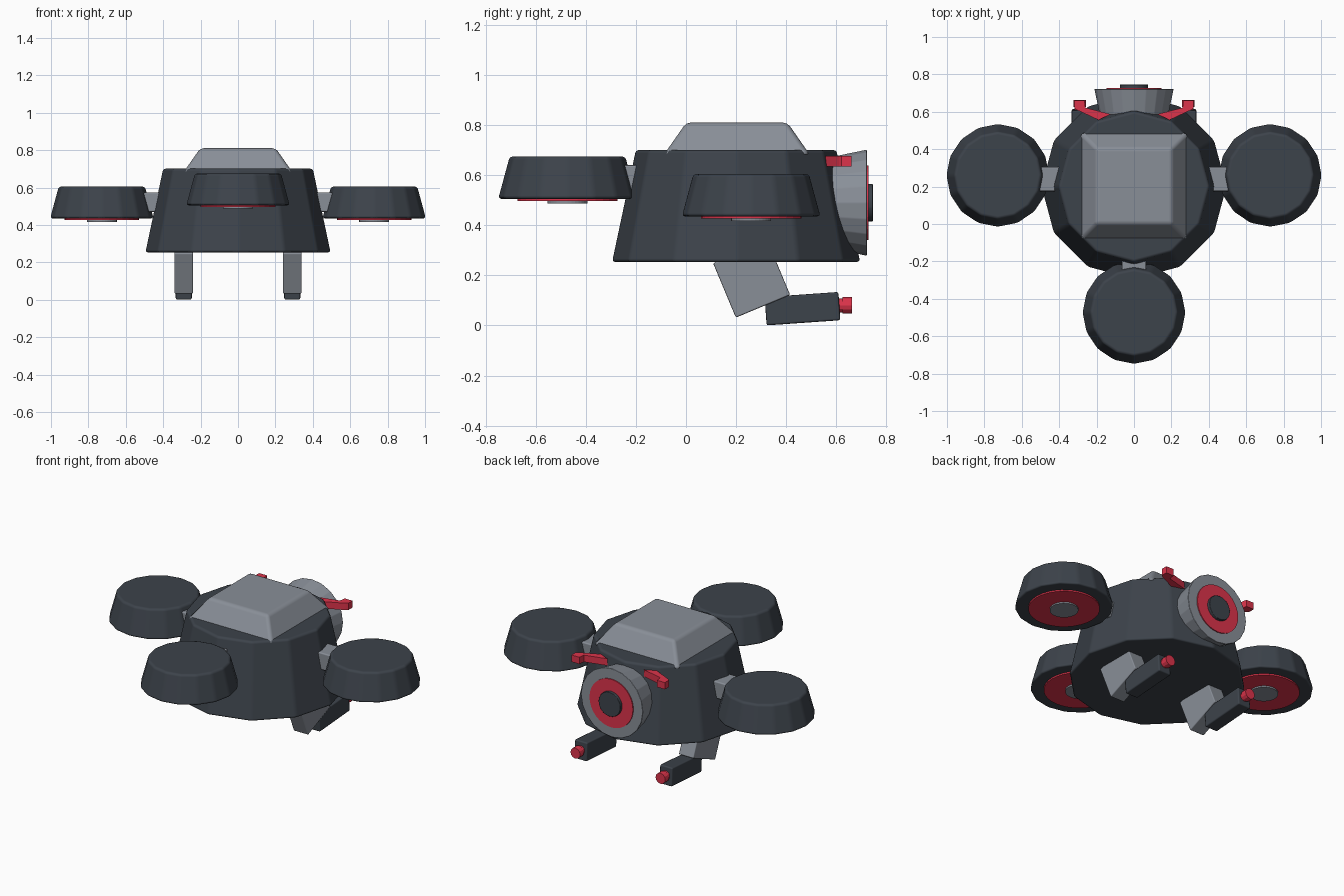
import bpy, bmesh, math
from mathutils import Matrix, Vector

cube = bpy.data.objects.get("Cube")
if cube:
    bpy.data.objects.remove(cube, do_unlink=True)


def material(name, rgb):
    m = bpy.data.materials.new(name)
    m.use_nodes = True
    m.diffuse_color = (*rgb, 1)
    m.node_tree.nodes["Principled BSDF"].inputs["Base Color"].default_value = (*rgb, 1)
    return m


DARK = material("dark slate", (0.046, 0.056, 0.07))
GREY = material("cool grey", (0.25, 0.274, 0.313))
RED = material("signal red", (0.72, 0.034, 0.07))


def finish(bm, name, mat, bevel):
    bmesh.ops.recalc_face_normals(bm, faces=bm.faces)
    mesh = bpy.data.meshes.new(name)
    bm.to_mesh(mesh)
    bm.free()
    mesh.materials.append(mat)
    ob = bpy.data.objects.new(name, mesh)
    bpy.context.collection.objects.link(ob)
    if bevel:
        mod = ob.modifiers.new("soft edges", "BEVEL")
        mod.width = bevel
        mod.segments = 2
        mod.limit_method = "ANGLE"
        mod.angle_limit = math.radians(15)
        mod.harden_normals = True
        bpy.ops.object.select_all(action="DESELECT")
        ob.select_set(True)
        bpy.context.view_layer.objects.active = ob
        bpy.ops.object.shade_smooth_by_angle(angle=math.radians(30))
    return ob


def cone(name, mat, start, length, r1, r2, sides, bevel=0, along_y=False):
    """Tapered cylinder running from start along +z, or along +y."""
    bm = bmesh.new()
    bmesh.ops.create_cone(bm, cap_ends=True, segments=sides, radius1=r1, radius2=r2, depth=length)
    bm.transform(Matrix.Translation((0, 0, length / 2)))
    if along_y:
        bm.transform(Matrix.Rotation(-math.pi / 2, 4, "X"))
    bm.transform(Matrix.Translation(start))
    return finish(bm, name, mat, bevel)


def box(name, mat, centre, size, tilt=0, bevel=0, top=1):
    """Box tilted about x; top scales the upper face."""
    bm = bmesh.new()
    bmesh.ops.create_cube(bm, size=1)
    for v in bm.verts:
        k = top if v.co.z > 0 else 1
        v.co = Vector((v.co.x * size[0] * k, v.co.y * size[1] * k, v.co.z * size[2]))
    bm.transform(Matrix.Translation(centre) @ Matrix.Rotation(math.radians(tilt), 4, "X"))
    return finish(bm, name, mat, bevel)


def prism(name, mat, outline, z, height):
    bm = bmesh.new()
    face = bm.faces.new([bm.verts.new((x, y, z)) for x, y in outline])
    up = bmesh.ops.extrude_face_region(bm, geom=[face])
    verts = [g for g in up["geom"] if isinstance(g, bmesh.types.BMVert)]
    bmesh.ops.translate(bm, verts=verts, vec=(0, 0, height))
    return finish(bm, name, mat, 0)


# Hull and cabin
cone("hull", DARK, (0, 0.2, 0.253), 0.448, 0.497, 0.402, 12, 0.014)
box("cabin", GREY, (0, 0.203, 0.745), (0.585, 0.585, 0.13), bevel=0.018, top=0.69)


# Thruster pods with glowing underside and hub
def pod(side, x, y, z):
    cone(side + "_pod", DARK, (x, y, z), 0.17, 0.278, 0.232, 16, 0.014)
    cone(side + "_pod_ring", RED, (x, y, z - 0.009), 0.02, 0.2, 0.2, 32)
    cone(side + "_pod_hub", GREY, (x, y, z - 0.018), 0.03, 0.08, 0.08, 32)


pod("front", 0, -0.473, 0.505)
pod("left", 0.728, 0.26, 0.435)
pod("right", -0.728, 0.26, 0.435)
box("front_strut", GREY, (0, -0.2, 0.585), (0.13, 0.16, 0.11), bevel=0.008)

# Rear eye
cone("eye_housing", GREY, (0, 0.5, 0.49), 0.222, 0.166, 0.212, 20, 0.004, True)
cone("eye_iris", RED, (0, 0.71, 0.49), 0.018, 0.148, 0.148, 32, 0, True)
cone("eye_pupil", DARK, (0, 0.71, 0.49), 0.036, 0.075, 0.075, 24, 0.004, True)

# Mirrored parts: struts, brows and arms
brow = [(0.125, 0.587), (0.19, 0.556), (0.305, 0.61), (0.318, 0.62),
        (0.318, 0.66), (0.265, 0.66), (0.26, 0.622)]
for side, s in (("left", 1), ("right", -1)):
    box(side + "_strut", GREY, (s * 0.45, 0.24, 0.522), (0.14, 0.13, 0.105), bevel=0.008)
    prism(side + "_brow", RED, [(s * x, y) for x, y in brow], 0.635, 0.042)
    x = s * 0.29
    box(side + "_upper_arm", GREY, (x, 0.262, 0.185), (0.1, 0.235, 0.235), 22.7, 0.006)
    box(side + "_forearm", DARK, (x, 0.465, 0.067), (0.086, 0.295, 0.113), 4, 0.008)
    cone(side + "_nozzle_neck", RED, (x, 0.59, 0.08), 0.04, 0.028, 0.028, 12, 0, True)
    cone(side + "_nozzle", RED, (x, 0.625, 0.08), 0.038, 0.033, 0.033, 12, 0, True)
